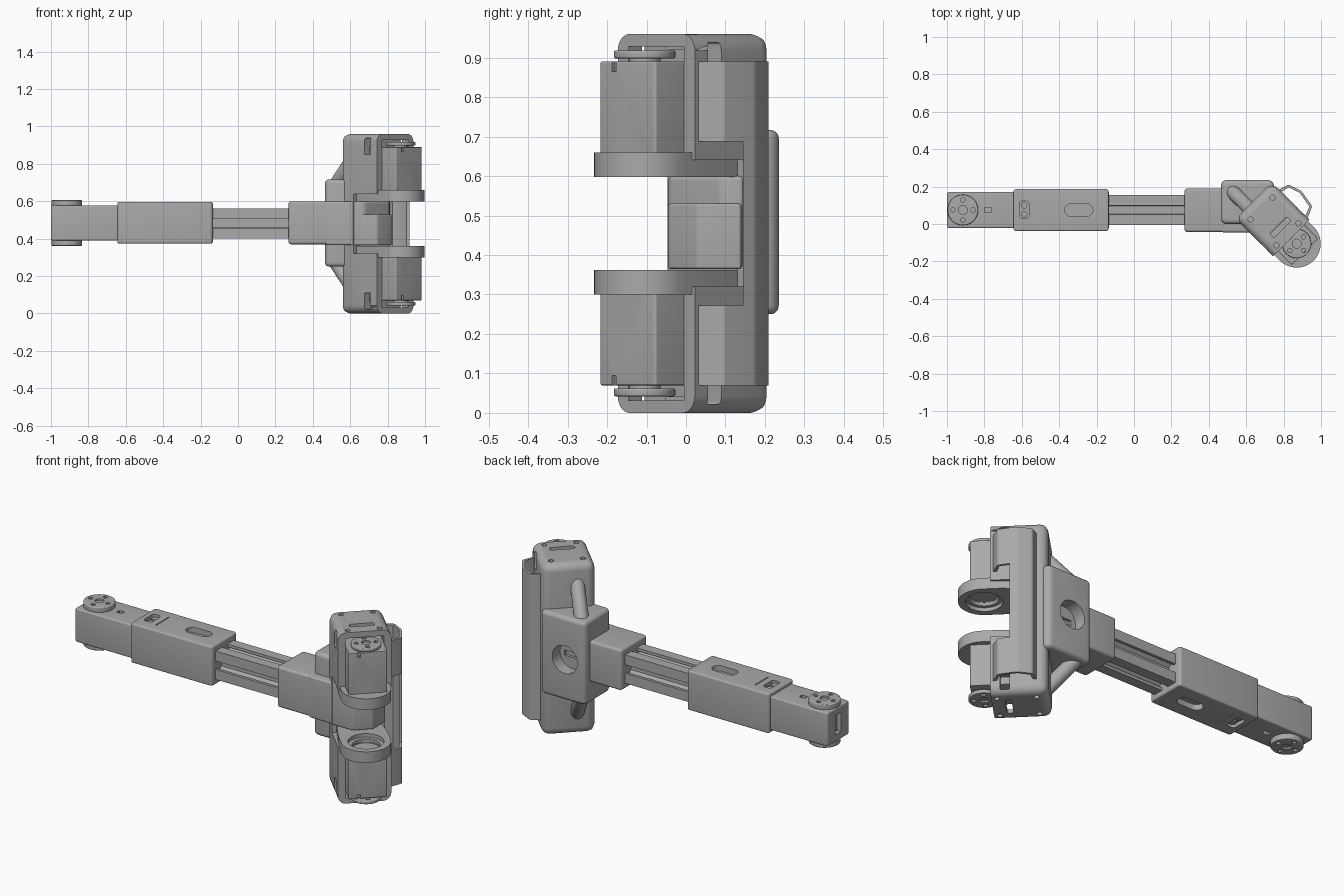
import bpy, bmesh, math
from mathutils import Matrix, Vector

cube = bpy.data.objects.get("Cube")
if cube:
    bpy.data.objects.remove(cube, do_unlink=True)

grey = bpy.data.materials.new("mid grey")
grey.use_nodes = True
tone = (0.4, 0.4, 0.4, 1)
grey.diffuse_color = tone
grey.node_tree.nodes["Principled BSDF"].inputs["Base Color"].default_value = tone

MID = 0.48            # mirror height of the gripper head
ARM_Y, ARM_Z = 0.075, 0.485
# Head frame: local x points out to the motors, local y to the side
HEAD = Matrix.Translation((0.87, -0.105, 0)) @ Matrix.Rotation(math.radians(-45), 4, 'Z')


def finish(name, bm):
    bmesh.ops.recalc_face_normals(bm, faces=bm.faces)
    me = bpy.data.meshes.new(name)
    bm.to_mesh(me)
    bm.free()
    me.materials.append(grey)
    ob = bpy.data.objects.new(name, me)
    bpy.context.collection.objects.link(ob)
    return ob


def round_edges(bm, edges, size):
    bmesh.ops.bevel(bm, geom=edges, offset=size, segments=5, profile=0.5, affect='EDGES')


def prism(name, pts, z0, z1, upright=0, rim=0, rule=None, size=0):
    """Extruded outline, with rounded upright edges, rims, or edges picked by a rule."""
    bm = bmesh.new()
    base = bm.faces.new([bm.verts.new((x, y, z0)) for x, y in pts])
    ext = bmesh.ops.extrude_face_region(bm, geom=[base])
    for v in ext["geom"]:
        if isinstance(v, bmesh.types.BMVert):
            v.co.z = z1
    if rule:
        round_edges(bm, [e for e in bm.edges if rule(*[v.co for v in e.verts])], size)
    if upright:
        round_edges(bm, [e for e in bm.edges if abs(e.verts[0].co.z - e.verts[1].co.z) > 1e-4], upright)
    if rim:
        round_edges(bm, [e for e in bm.edges if abs(e.verts[0].co.z - e.verts[1].co.z) < 1e-4], rim)
    return finish(name, bm)


def box(name, x, y, z, *rounding):
    pts = [(x[0], y[0]), (x[1], y[0]), (x[1], y[1]), (x[0], y[1])]
    return prism(name, pts, z[0], z[1], *rounding)


def disc(name, cx, cy, r, z0, z1, seg=32, rim=0):
    turn = [2 * math.pi * i / seg for i in range(seg)]
    return prism(name, [(cx + r * math.cos(a), cy + r * math.sin(a)) for a in turn], z0, z1, 0, rim)


def oval(cx, cy, half, r, z0, z1):
    """Stadium-shaped cutter along x."""
    pts = []
    for i in range(24):
        a = 2 * math.pi * (i + 0.5) / 24
        pts.append((cx + math.copysign(half - r, math.cos(a)) + r * math.cos(a), cy + r * math.sin(a)))
    return prism("cutter", pts, z0, z1)


def carve(ob, *cutters):
    for c in cutters:
        c.hide_render = True
        mod = ob.modifiers.new("cut", 'BOOLEAN')
        mod.operation, mod.solver, mod.object = 'DIFFERENCE', 'EXACT', c
        bpy.context.view_layer.objects.active = ob
        bpy.ops.object.modifier_apply(modifier=mod.name)
        bpy.data.objects.remove(c, do_unlink=True)
    return ob


def move(ob, m):
    ob.data.transform(m)
    if m.determinant() < 0:
        ob.data.flip_normals()
    return ob


def flipped(ob, name, mid=MID):
    """Copy mirrored in height."""
    c = ob.copy()
    c.data = ob.data.copy()
    c.name = name
    bpy.context.collection.objects.link(c)
    return move(c, Matrix.Translation((0, 0, 2 * mid)) @ Matrix.Scale(-1, 4, (0, 0, 1)))


def both(c, mid=MID):
    return [c, flipped(c, "cutter", mid)]


def horn(name, cx, cy, z0, z1, r):
    """Motor output disc with screw holes."""
    ob = disc(name, cx, cy, r, z0, z1, 40, 0.005)
    carve(ob, disc("cutter", cx, cy, 0.024, z1 - 0.01, z1 + 0.02, 16))
    for i in range(4):
        a = i * math.pi / 2
        carve(ob, disc("cutter", cx + r * 0.66 * math.cos(a), cy + r * 0.66 * math.sin(a),
                       0.012, z0 - 0.05, z1 + 0.05, 12))
    return ob


# --- Arm: end motor, sleeve, rail and socket ---
motor = box("end_motor", (-1, -0.63), (-0.022, 0.172), (0.39, 0.578), 0.012, 0.008)
carve(motor, *both(box("cutter", (-0.8, -0.765), (0.062, 0.088), (0.555, 0.6)), ARM_Z),
      box("cutter", (-1.02, -0.975), (0.05, 0.1), (0.43, 0.54)))
top_horn = horn("end_horn_top", -0.915, ARM_Y, 0.57, 0.606, 0.082)
flipped(top_horn, "end_horn_bottom", 0.484)

sleeve = box("arm_sleeve", (-0.645, -0.135), (-0.038, 0.187), (0.374, 0.596), 0.016, 0.009)
carve(sleeve, *both(oval(-0.295, ARM_Y, 0.075, 0.034, 0.565, 0.65), ARM_Z),
      *both(box("cutter", (-0.612, -0.562), (0.03, 0.122), (0.575, 0.65), 0.015), ARM_Z),
      *both(box("cutter", (-0.525, -0.52), (0.015, 0.135), (0.59, 0.65)), ARM_Z))
for y in (0.052, 0.1):
    screw = disc("sleeve_screw_top", -0.587, y, 0.017, 0.565, 0.585, 16)
    flipped(screw, "sleeve_screw_bottom", ARM_Z)

# Slotted rail: one quarter of the outline turned four times
quarter = [(0.08, 0.024), (0.08, 0.08), (0.024, 0.08), (0.024, 0.064),
           (0.045, 0.064), (0.045, 0.052), (0.022, 0.03), (-0.022, 0.03),
           (-0.045, 0.052), (-0.045, 0.064), (-0.024, 0.064)]
outline = []
for k in range(4):
    r = Matrix.Rotation(k * math.pi / 2, 2)
    outline += [tuple(r @ Vector(p)) for p in quarter]
rail = prism("slotted_rail", outline, -0.145, 0.28)
move(rail, Matrix.Translation((0, ARM_Y, 0.482)) @ Matrix.Rotation(math.pi / 2, 4, 'Y'))

box("rail_socket", (0.27, 0.5), (-0.043, 0.19), (0.37, 0.6), 0.018, 0.014)

# --- Mounting block: tall at the back, lower towards the front ---
block = prism("mounting_block", [(0.465, 0.0), (0.6, 0.0), (0.76, 0.12), (0.745, 0.235), (0.465, 0.235)],
              0.25, 0.717, 0.03, 0.022)
hole = move(disc("cutter", 0, 0, 0.078, -0.07, 0.05),
            Matrix.Translation((0.59, 0.235, MID)) @ Matrix.Rotation(-math.pi / 2, 4, 'X'))
slot = box("cutter", (0.54, 0.64), (0.1, 0.2), (0.465, 0.495))
carve(block, hole, slot)
prism("front_block", [(0.465, -0.045), (0.675, -0.045), (0.81, 0.09), (0.81, 0.15), (0.465, 0.15)],
      0.365, 0.6, 0.016, 0.012)
prism("front_block_nose", [(0.6, -0.045), (0.745, -0.045), (0.82, 0.03), (0.82, 0.14), (0.6, 0.14)],
      0.365, 0.53, 0.008, 0.006)

# Sloping round braces
a, b = Vector((0.525, 0.175, 0.69)), Vector((0.66, 0.04, 0.9))
bm = bmesh.new()
bmesh.ops.create_uvsphere(bm, u_segments=24, v_segments=12, radius=0.038)
for v in bm.verts:
    if v.co.z > 0.001:
        v.co.z += (b - a).length
brace = finish("brace_top", bm)
move(brace, Matrix.Translation(a) @ (b - a).to_track_quat('Z', 'Y').to_matrix().to_4x4())
flipped(brace, "brace_bottom")

# --- Head column: sharp front face, rounded elsewhere, cut back between the motors ---
FRONT = -0.042
column = box("head_column", (-0.325, FRONT), (-0.138, 0.138), (0, 0.96), 0, 0,
             lambda p, q: min(p.x, q.x) < FRONT - 0.001, 0.042)
carve(column, box("cutter", (-0.22, 0.1), (-0.2, 0.2), (0.32, 0.64)),
      *both(box("cutter", (-0.1, 0.1), (-0.1, 0.1), (0.88, 0.928))),
      *both(box("cutter", (-0.137, -0.09), (-0.2, 0.2), (0.85, 0.938), 0, 0.006)),
      *both(box("cutter", (-0.14, -0.108), (-0.065, 0.065), (0.92, 1.0), 0.012)))
for s in (-0.265, -0.07):
    for w in (-0.083, 0.083):
        carve(column, *both(disc("cutter", s, w, 0.014, 0.945, 1.0, 16)))
move(column, HEAD)

# Motors with horns, and the rings that hold them
body = box("head_motor_top", (-0.18, 0.062), (-0.1, 0.1), (0.635, 0.89), 0.008, 0.004)
carve(body, box("cutter", (0.05, 0.1), (-0.055, -0.04), (0.865, 0.95)),
      disc("cutter", 0, 0, 0.07, 0.6, 0.66))
head_horn = horn("head_horn_top", 0, 0, 0.898, 0.918, 0.078)
stem = disc("head_horn_stem_top", 0, 0, 0.04, 0.88, 0.905)

arc = [math.radians(t) for t in range(-90, 91, 6)]
shape = [(0.128 * math.cos(t), 0.128 * math.sin(t)) for t in arc]
shape += [(-0.09, 0.128), (-0.25, 0.11), (-0.25, -0.11), (-0.09, -0.128)]
ring = prism("motor_ring_top", shape, 0.598, 0.66)
carve(ring, disc("cutter", 0, 0, 0.092, 0.55, 0.64, 40))
lip = disc("motor_lip_top", 0, 0, 0.094, 0.618, 0.64, 40)
carve(lip, disc("cutter", 0, 0, 0.072, 0.55, 0.7, 40))
for ob in (body, head_horn, stem, ring, lip):
    move(ob, HEAD)
    flipped(ob, ob.name.replace("top", "bottom"))

# --- Hollow cable channel on the side of the column ---
outer = [(-0.275, 0.12), (-0.255, 0.193), (-0.18, 0.217), (-0.083, 0.2), (-0.046, 0.117)]
inner = [(-0.262, 0.1), (-0.243, 0.182), (-0.18, 0.203), (-0.092, 0.188), (-0.06, 0.1)]
channel = prism("cable_channel", outer, 0.07, 0.89, 0.008)
carve(channel, prism("cutter", inner, 0, 1))
move(channel, HEAD)
carve(channel, box("cutter", (0.6, 1.1), (-0.2, 0.145), (0.272, 0.688)))

# Smooth the rounded edges, keep the hard ones
bpy.ops.object.select_all(action='DESELECT')
for ob in bpy.context.collection.objects:
    if ob.type == 'MESH' and grey.name in ob.data.materials:
        ob.select_set(True)
        bpy.context.view_layer.objects.active = ob
bpy.ops.object.shade_smooth_by_angle(angle=math.radians(30))
